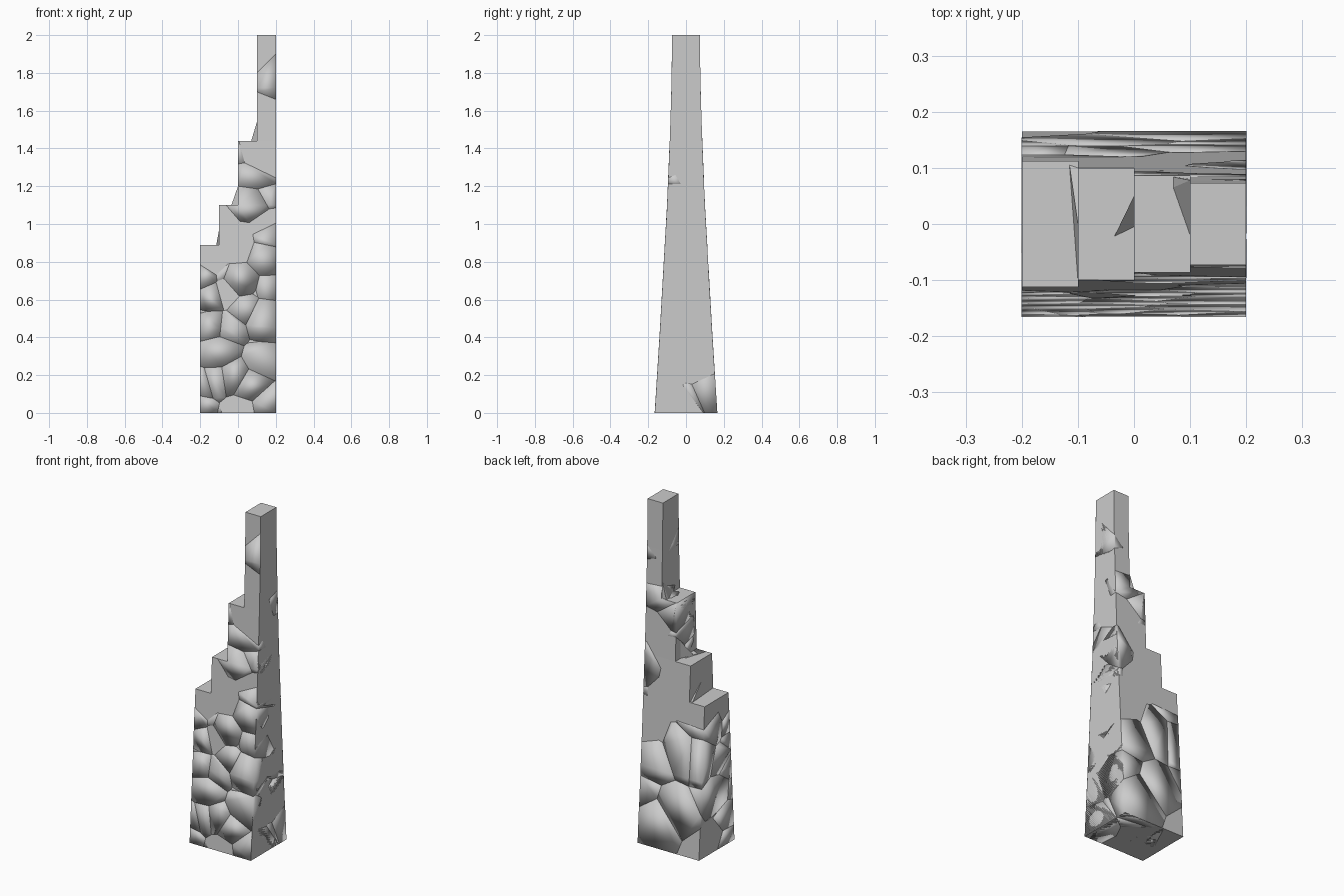
import bpy, bmesh, random
from mathutils import Vector

if "Cube" in bpy.data.objects:
    bpy.data.objects.remove(bpy.data.objects["Cube"])

random.seed(7)

# side taper: (height, half depth)
TAPER = [(0, .165), (.45, .137), (.89, .112), (1.1, .100), (1.44, .086), (1.72, .077), (2, .073)]
STEPS = [.89, 1.10, 1.44, 2.0]


def half_depth(z):
    for (z0, d0), (z1, d1) in zip(TAPER, TAPER[1:]):
        if z <= z1 + 1e-4:
            return d0 + (d1 - d0) * (z - z0) / (z1 - z0)
    return TAPER[-1][1]


def new_object(name, bm):
    bmesh.ops.recalc_face_normals(bm, faces=bm.faces[:])
    me = bpy.data.meshes.new(name)
    bm.to_mesh(me)
    ob = bpy.data.objects.new(name, me)
    bpy.context.collection.objects.link(ob)
    return ob


# stepped tower: silhouette extruded through the depth, then tapered
def tower_mesh():
    pts = [(-.2, 0)]
    for i, top in enumerate(STEPS):
        pts += [(-.2 + .1 * i, top), (-.1 + .1 * i, top)]
    pts.append((.2, 0))
    bm = bmesh.new()
    face = bm.faces.new([bm.verts.new((x, -1, z)) for x, z in pts])
    ext = bmesh.ops.extrude_face_region(bm, geom=[face], use_keep_orig=True)
    moved = [g for g in ext["geom"] if isinstance(g, bmesh.types.BMVert)]
    bmesh.ops.translate(bm, verts=moved, vec=(0, 2, 0))
    for z, _ in TAPER[1:-1]:
        bmesh.ops.bisect_plane(bm, geom=bm.verts[:] + bm.edges[:] + bm.faces[:],
                               plane_co=(0, 0, z), plane_no=(0, 0, 1), dist=1e-5)
    for v in bm.verts:
        v.co.y *= half_depth(v.co.z)
    bmesh.ops.recalc_face_normals(bm, faces=bm.faces[:])
    return bm


tower = tower_mesh()
new_object("stepped_tower", tower)

# seeds spread inside the tower, one cell of broken stone around each
seeds = []
while len(seeds) < 60:
    p = Vector((random.uniform(-.2, .2), random.uniform(-.16, .16), random.uniform(0, 2)))
    column = min(3, int((p.x + .2) / .1))
    if p.z < STEPS[column] and abs(p.y) < half_depth(p.z):
        if all((p - q).length > .07 for q in seeds):
            seeds.append(p)

# broken stone pieces, smooth shaded, a hair proud of the flat walls
shards = bmesh.new()
for s in seeds:
    if random.random() < .3:
        continue
    cell = tower.copy()
    for q in sorted(seeds, key=lambda q: (q - s).length)[1:28]:
        cut = bmesh.ops.bisect_plane(cell, geom=cell.verts[:] + cell.edges[:] + cell.faces[:],
                                     plane_co=(s + q) / 2, plane_no=(q - s).normalized(),
                                     dist=1e-6, clear_outer=True)
        rim = [g for g in cut["geom_cut"] if isinstance(g, bmesh.types.BMEdge)
               and g.is_valid and g.is_boundary]
        if rim:
            bmesh.ops.holes_fill(cell, edges=rim, sides=0)
    bmesh.ops.recalc_face_normals(cell, faces=cell.faces[:])
    for v in cell.verts:
        v.co.x *= 1.004 if s.x < .1 else 1
        v.co.y *= 1.006
    part = bpy.data.meshes.new("piece")
    cell.to_mesh(part)
    shards.from_mesh(part)
    bpy.data.meshes.remove(part)
    cell.free()
for f in shards.faces:
    f.smooth = True
new_object("broken_stones", shards)

# small slivers of stone leaning in the step corners
SLIVERS = {
    "lower_sliver": [(-.115, .105, .89), (-.1, .10, .89), (-.1, -.10, .89), (-.1, 0, .97)],
    "middle_sliver": [(-.035, -.022, 1.1), (0, -.005, 1.1), (0, .05, 1.1), (0, .05, 1.2)],
    "upper_sliver": [(.07, .084, 1.44), (.07, .065, 1.44), (.1, -.02, 1.44),
                     (.1, .08, 1.44), (.1, .078, 1.54)],
}
for name, pts in SLIVERS.items():
    bm = bmesh.new()
    for p in pts:
        bm.verts.new(p)
    bmesh.ops.convex_hull(bm, input=bm.verts[:])
    new_object(name, bm)
